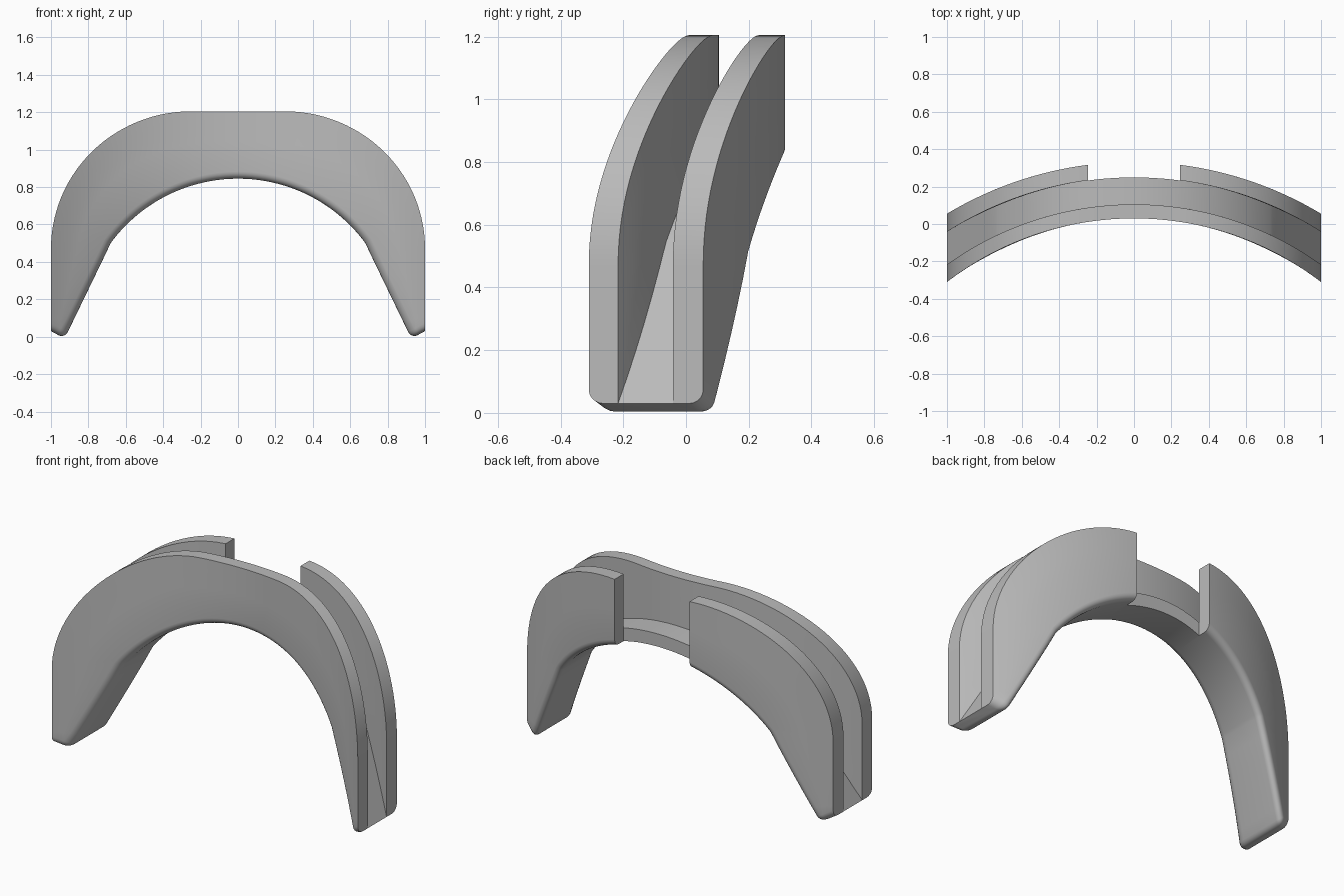
import bpy, bmesh
from math import sin, cos, pi, radians, sqrt, atan2
from mathutils import Vector

if "Cube" in bpy.data.objects:
    bpy.data.objects.remove(bpy.data.objects["Cube"])

# Depth radii of the concentric curved walls: front, front back, rear front, rear back
R0, R1, R2, R3 = 1.64, 1.715, 1.86, 1.942
CENTER_Y = -1.61
FILLET = 0.038
LEVELS = (0, 0.55, 0.7, 0.85, 1)


def lerp(a, b, f):
    return a[0] + (b[0] - a[0]) * f, a[1] + (b[1] - a[1]) * f


# Stations along the right half: (inner edge, channel floor, outer edge) in x, z
def half_stations():
    out = []
    kink = atan2(0.5, 0.68)
    for i in range(6):                      # straight leg
        f = i / 6
        out.append((lerp((0.927, -0.01), (0.68, 0.5), f),
                    lerp((1, 0.03), (0.745, 0.54), f),
                    (1, 0.03 + 0.44 * f)))
    for i in range(29):                     # rounded shoulder
        f = i / 28
        a = kink + (radians(75) - kink) * f
        b = f * pi / 2
        out.append(((0.845 * cos(a), 0.845 * sin(a)),
                    (0.92 * cos(a), 0.92 * sin(a)),
                    (0.25 + 0.75 * cos(b), 0.47 + 0.735 * sin(b))))
    for i in range(1, 7):                   # flat crown
        a = radians(75 + 15 * i / 6)
        out.append(((0.845 * cos(a), 0.845 * sin(a)),
                    (0.92 * cos(a), 0.92 * sin(a)),
                    (0.25 * (1 - i / 6), 1.205)))
    return out


half = half_stations()
stations = half + [tuple((-x, z) for x, z in s) for s in reversed(half[:-1])]

# Channel: sweep the U-shaped section along the arch, still unbent
bm = bmesh.new()
rings = []
for inner, floor, outer in stations:
    pts = [(lerp(inner, outer, f), R0) for f in LEVELS]
    pts += [(lerp(floor, outer, f), R1) for f in reversed(LEVELS)]
    pts += [(lerp(floor, outer, f), R2) for f in LEVELS]
    pts += [(lerp(inner, outer, f), R3) for f in reversed(LEVELS)]
    rings.append([bm.verts.new((p[0], y, p[1])) for p, y in pts])
n = len(rings[0])
for a, b in zip(rings, rings[1:]):
    for j in range(n):
        k = (j + 1) % n
        bm.faces.new((a[j], a[k], b[k], b[j]))
m = len(LEVELS)
soft = []
for ring in (rings[0], rings[-1]):          # leg ends
    bm.faces.new(ring[:m] + [ring[2 * m - 1], ring[2 * m]] + ring[3 * m:])
    for j in range(m - 1):
        soft += [(ring[j], ring[j + 1]), (ring[3 * m + j], ring[3 * m + j + 1])]
    soft.append((ring[0], ring[-1]))
for a, b in zip(rings, rings[1:]):          # underside rims
    soft += [(a[0], b[0]), (a[-1], b[-1])]
edges = [bm.edges.get(p) for p in soft]
bmesh.ops.remove_doubles(bm, verts=bm.verts[:], dist=1e-5)
bmesh.ops.recalc_face_normals(bm, faces=bm.faces[:])
bmesh.ops.bevel(bm, geom=[e for e in edges if e and e.is_valid], offset=FILLET,
                offset_type='OFFSET', segments=5, profile=0.5,
                affect='EDGES', clamp_overlap=False)
mesh = bpy.data.meshes.new("arched_channel")
bm.to_mesh(mesh)
bm.free()
channel = bpy.data.objects.new("arched_channel", mesh)
bpy.context.collection.objects.link(channel)

# Notch through the middle of the rear wall
bpy.ops.mesh.primitive_cube_add(size=1, location=(0, R2 - 0.001 + 0.25, 1))
cutter = bpy.context.object
cutter.name = "notch_cutter"
cutter.scale = (0.49, 0.5, 1.2)
cutter.hide_render = True
bpy.context.view_layer.update()
bpy.ops.object.select_all(action='DESELECT')
bpy.context.view_layer.objects.active = channel
channel.select_set(True)
mod = channel.modifiers.new("notch", 'BOOLEAN')
mod.operation = 'DIFFERENCE'
mod.solver = 'EXACT'
mod.object = cutter
bpy.ops.object.modifier_apply(modifier=mod.name)
bpy.data.objects.remove(cutter)

# Bend the flat sweep onto concentric cylinders
for v in channel.data.vertices:
    v.co.y = CENTER_Y + sqrt(v.co.y ** 2 - v.co.x ** 2)
channel.data.update()

grey = bpy.data.materials.new("plain grey")
grey.diffuse_color = (0.5, 0.5, 0.5, 1)
grey.use_nodes = True
grey.node_tree.nodes["Principled BSDF"].inputs["Base Color"].default_value = grey.diffuse_color
channel.data.materials.clear()
channel.data.materials.append(grey)
bpy.ops.object.shade_smooth_by_angle(angle=radians(30))
